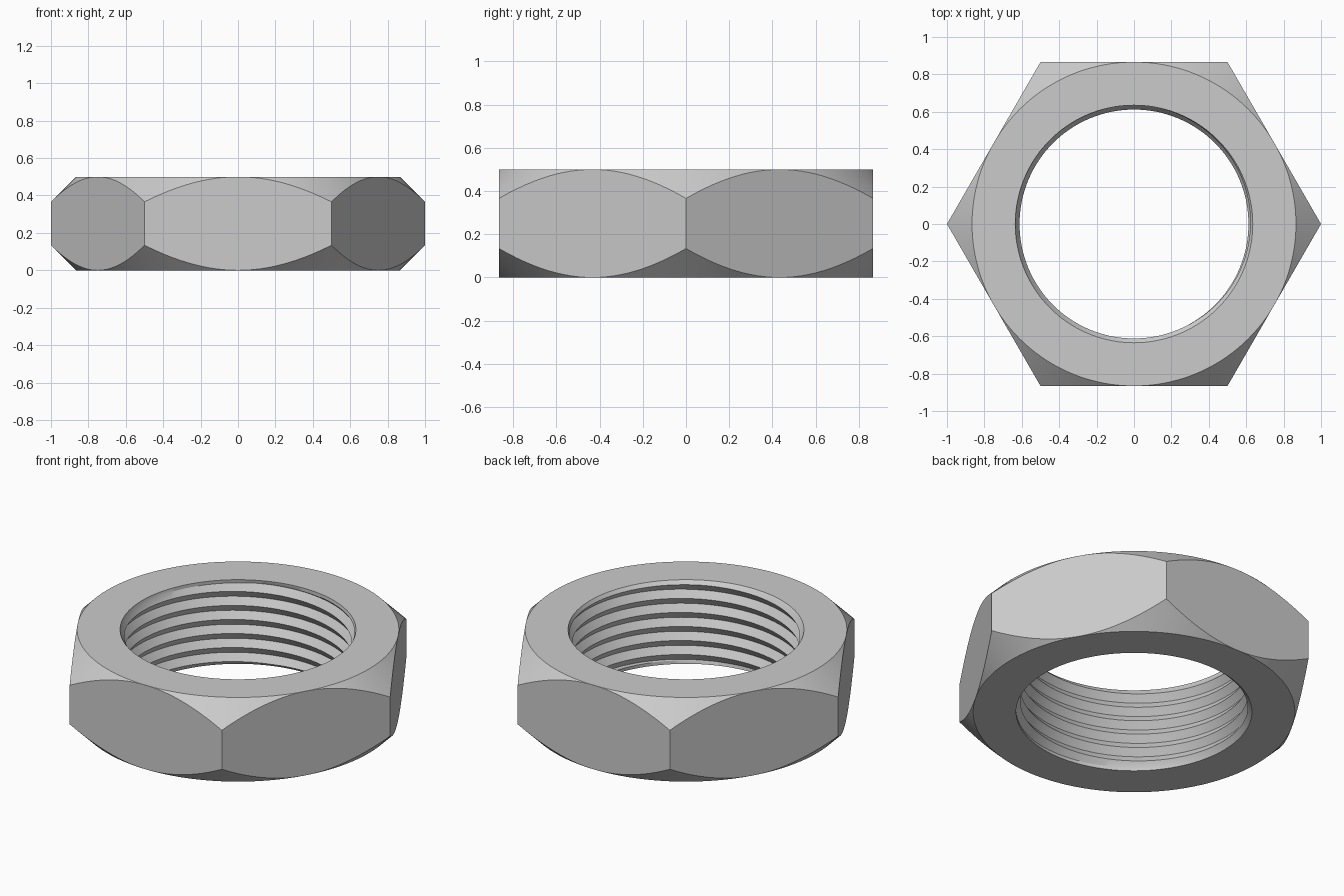
import bpy, bmesh
from math import cos, sin, pi, radians

cube = bpy.data.objects.get("Cube")
if cube:
    bpy.data.objects.remove(cube, do_unlink=True)

HEIGHT = 0.5
FLAT = 0.866               # centre to hexagon flat, also the chamfer circle
RIM = 0.635                # bore radius at the end faces
CREST, ROOT = 0.612, 0.64  # thread radii
PITCH = HEIGHT / 6
LEAD_IN = 0.02             # height of the bore countersink
COLUMNS = 144


def crest_height(angle):
    """Height of one thread crest at an angle on a right-hand helix."""
    return 0.443 + PITCH * (angle - radians(135)) / (2 * pi)


def thread_radius(angle, z):
    """Symmetric V thread."""
    phase = ((z - crest_height(angle)) / PITCH) % 1
    return CREST + (ROOT - CREST) * (1 - abs(1 - 2 * phase))


def section(angle):
    """Closed (radius, height) section: outside upward, bore downward."""
    hexagon = FLAT / cos(angle % (pi / 3) - pi / 6)
    drop = hexagon - FLAT                      # 45 degree corner chamfer
    points = [(RIM, 0), (FLAT, 0), (hexagon, drop),
              (hexagon, HEIGHT - drop), (FLAT, HEIGHT), (RIM, HEIGHT)]
    for step in range(8, -20, -1):             # alternating crests and roots
        z = crest_height(angle) + step * PITCH / 2
        z = min(max(z, LEAD_IN), HEIGHT - LEAD_IN)
        points.append((thread_radius(angle, z), z))
    return points


# Sweep the section round the axis
bm = bmesh.new()
columns = []
for i in range(COLUMNS + 1):
    a = 2 * pi * i / COLUMNS
    columns.append([bm.verts.new((r * cos(a), r * sin(a), z))
                    for r, z in section(a)])
for left, right in zip(columns, columns[1:]):
    for j in range(len(left)):
        k = (j + 1) % len(left)
        bm.faces.new((left[j], right[j], right[k], left[k]))
bmesh.ops.remove_doubles(bm, verts=bm.verts, dist=0.00005)
bmesh.ops.recalc_face_normals(bm, faces=bm.faces)

mesh = bpy.data.meshes.new("hex_nut")
bm.to_mesh(mesh)
bm.free()
nut = bpy.data.objects.new("hex_nut", mesh)
bpy.context.collection.objects.link(nut)

# Plain grey metal
steel = bpy.data.materials.new("steel_grey")
steel.use_nodes = True
steel.diffuse_color = (0.6, 0.6, 0.6, 1)
steel.node_tree.nodes["Principled BSDF"].inputs["Base Color"].default_value = (0.6, 0.6, 0.6, 1)
mesh.materials.append(steel)

# Smooth round surfaces, sharp edges
bpy.ops.object.select_all(action='DESELECT')
nut.select_set(True)
bpy.context.view_layer.objects.active = nut
bpy.ops.object.shade_smooth_by_angle(angle=radians(28))
